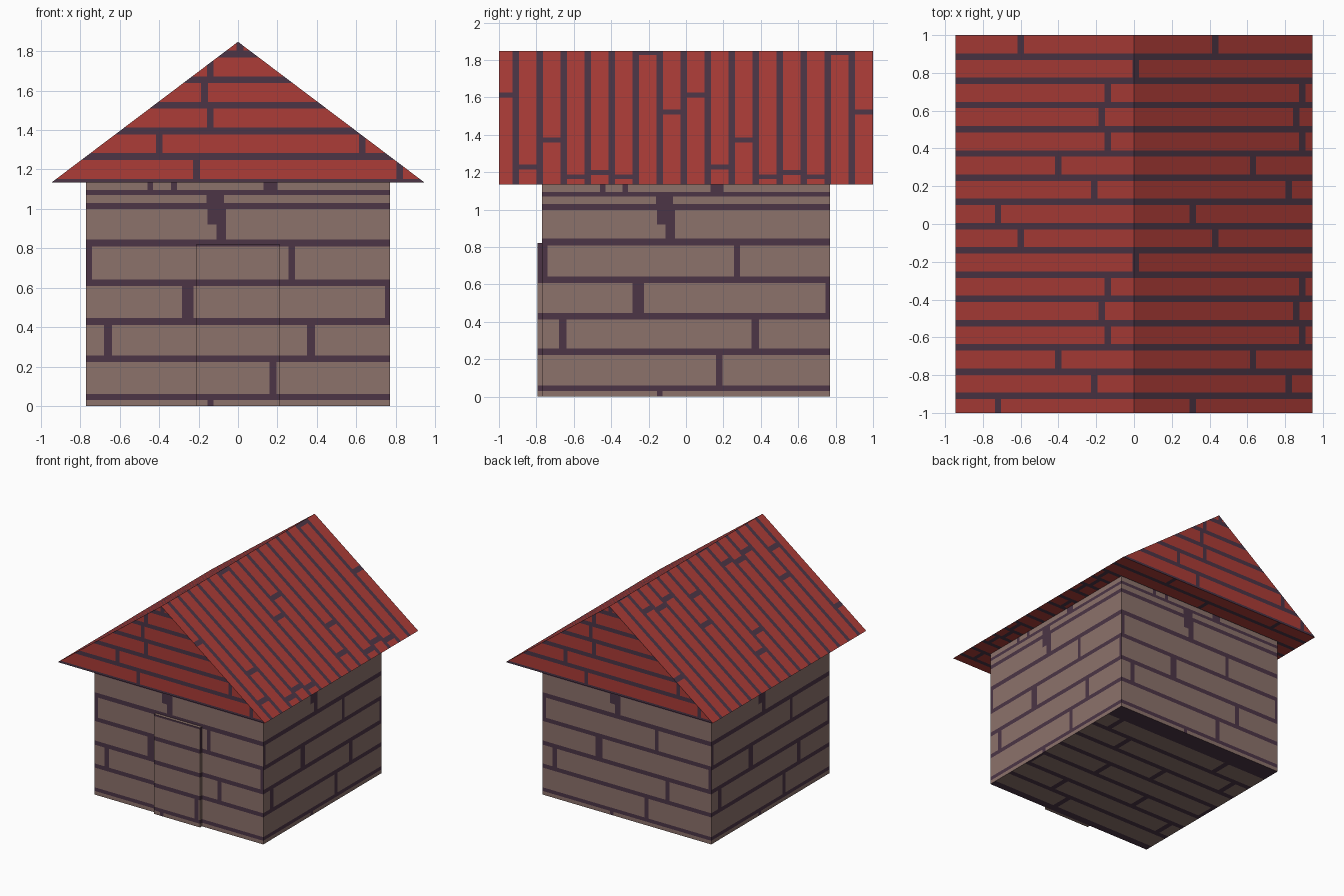
import bpy, bmesh
from mathutils import Vector

if "Cube" in bpy.data.objects:
    bpy.data.objects.remove(bpy.data.objects["Cube"])

X, Y, Z = Vector((1, 0, 0)), Vector((0, 1, 0)), Vector((0, 0, 1))


def material(name, rgb):
    m = bpy.data.materials.new(name)
    lin = [((c / 255 + 0.055) / 1.055) ** 2.4 for c in rgb]
    m.diffuse_color = (*lin, 1)
    m.use_nodes = True
    m.node_tree.nodes["Principled BSDF"].inputs["Base Color"].default_value = m.diffuse_color
    return m


STONE = material("brown_brick", (140, 114, 107))
RED = material("red_brick", (172, 60, 55))
MORTAR = material("dark_mortar", (76, 53, 70))


def courses(start, step, joints, half=0.017):
    """Rows of bricks: (low, high, [(joint start, joint end), ...])."""
    return [(start + i * step + half, start + (i + 1) * step - half,
             [(j + 1.03 * n - half, j + 1.03 * n + half) for n in (-1, 0, 1)])
            for i, j in enumerate(joints)]


def brickwork(bm, normal, u, v, rows):
    """Cut the side facing normal into bricks (slot 0) and mortar (slot 1)."""
    def side(lo=-9, hi=9):
        bm.normal_update()
        return [f for f in bm.faces if f.normal.dot(normal) > 0.99
                and lo < f.calc_center_median().dot(v) < hi]

    def cut(faces, axis, d):
        edges = {e for f in faces for e in f.edges}
        verts = {w for f in faces for w in f.verts}
        if faces:
            bmesh.ops.bisect_plane(bm, geom=[*faces, *edges, *verts], dist=1e-5,
                                   plane_co=axis * d, plane_no=axis)

    for lo, hi, _ in rows:
        cut(side(), v, lo)
        cut(side(), v, hi)
    for lo, hi, joints in rows:
        for d in (d for joint in joints for d in joint):
            cut(side(lo, hi), u, d)
    for f in side():
        c = f.calc_center_median()
        brick = any(lo < c.dot(v) < hi and not any(a < c.dot(u) < b for a, b in joints)
                    for lo, hi, joints in rows)
        f.material_index = 0 if brick else 1


def finish(bm, name, brick):
    me = bpy.data.meshes.new(name)
    bm.to_mesh(me)
    bm.free()
    me.materials.append(brick)
    me.materials.append(MORTAR)
    bpy.context.collection.objects.link(bpy.data.objects.new(name, me))


def box(lo, hi):
    bm = bmesh.new()
    bmesh.ops.create_cube(bm, size=1)
    lo, hi = Vector(lo), Vector(hi)
    bmesh.ops.scale(bm, vec=hi - lo, verts=bm.verts)
    bmesh.ops.translate(bm, vec=(lo + hi) / 2, verts=bm.verts)
    return bm


# Stone courses shared by the four walls and the door
wall_rows = [
    (-0.01, 0.03, [(-0.155, -0.125)]),
    (0.06, 0.223, [(0.16, 0.195)]),
    (0.257, 0.412, [(-0.68, -0.64), (0.35, 0.39)]),
    (0.447, 0.608, [(-0.285, -0.225), (0.745, 0.80)]),
    (0.642, 0.808, [(-0.80, -0.74), (0.257, 0.288)]),
    (0.845, 0.92, [(-0.11, -0.06)]),
    (0.92, 0.998, [(-0.155, -0.06)]),
    (1.03, 1.07, [(-0.16, -0.07)]),
    (1.095, 1.14, [(-0.46, -0.43), (-0.34, -0.31), (0.13, 0.20)]),
]
floor_rows = courses(-0.73, 0.195, [0.18, -0.66, -0.26, 0.27, -0.11, 0.4, -0.4], 0.022)

# Walls
walls = box((-0.77, -0.77, 0), (0.77, 0.77, 1.134))
for n in (X, -X, Y, -Y):
    brickwork(walls, n, Z.cross(n), Z, wall_rows)
brickwork(walls, -Z, X, Y, floor_rows)
finish(walls, "walls", STONE)

# Door slab, slightly proud of the front wall
door = box((-0.21, -0.795, 0), (0.21, -0.77, 0.822))
for n in (X, -X, -Y):
    brickwork(door, n, Z.cross(n), Z, wall_rows)
finish(door, "door", STONE)

# Gabled roof: triangle profile extruded front to back
HALF, EAVE, RIDGE = 0.945, 1.134, 1.847
roof = bmesh.new()
tri = roof.faces.new([roof.verts.new(p) for p in
                      ((-HALF, -1, EAVE), (HALF, -1, EAVE), (0, -1, RIDGE))])
ext = bmesh.ops.extrude_face_region(roof, geom=[tri], use_keep_orig=True)
bmesh.ops.translate(roof, vec=(0, 2, 0),
                    verts=[g for g in ext["geom"] if isinstance(g, bmesh.types.BMVert)])
bmesh.ops.recalc_face_normals(roof, faces=roof.faces)

joints = [-0.72, -0.21, -0.40, -0.14, -0.17, -0.14, 0.01, -0.60]
slope_rows = courses(-1.038, 0.1283, joints * 2)
gable_rows = courses(1.135, 0.13, joints[1:7])
slope = Vector((RIDGE - EAVE, 0, HALF)).normalized()
for n in (slope, Vector((-slope.x, 0, slope.z)), -Z):
    brickwork(roof, n, X, Y, slope_rows)
for n in (Y, -Y):
    brickwork(roof, n, Z.cross(n), Z, gable_rows)
finish(roof, "roof", RED)
